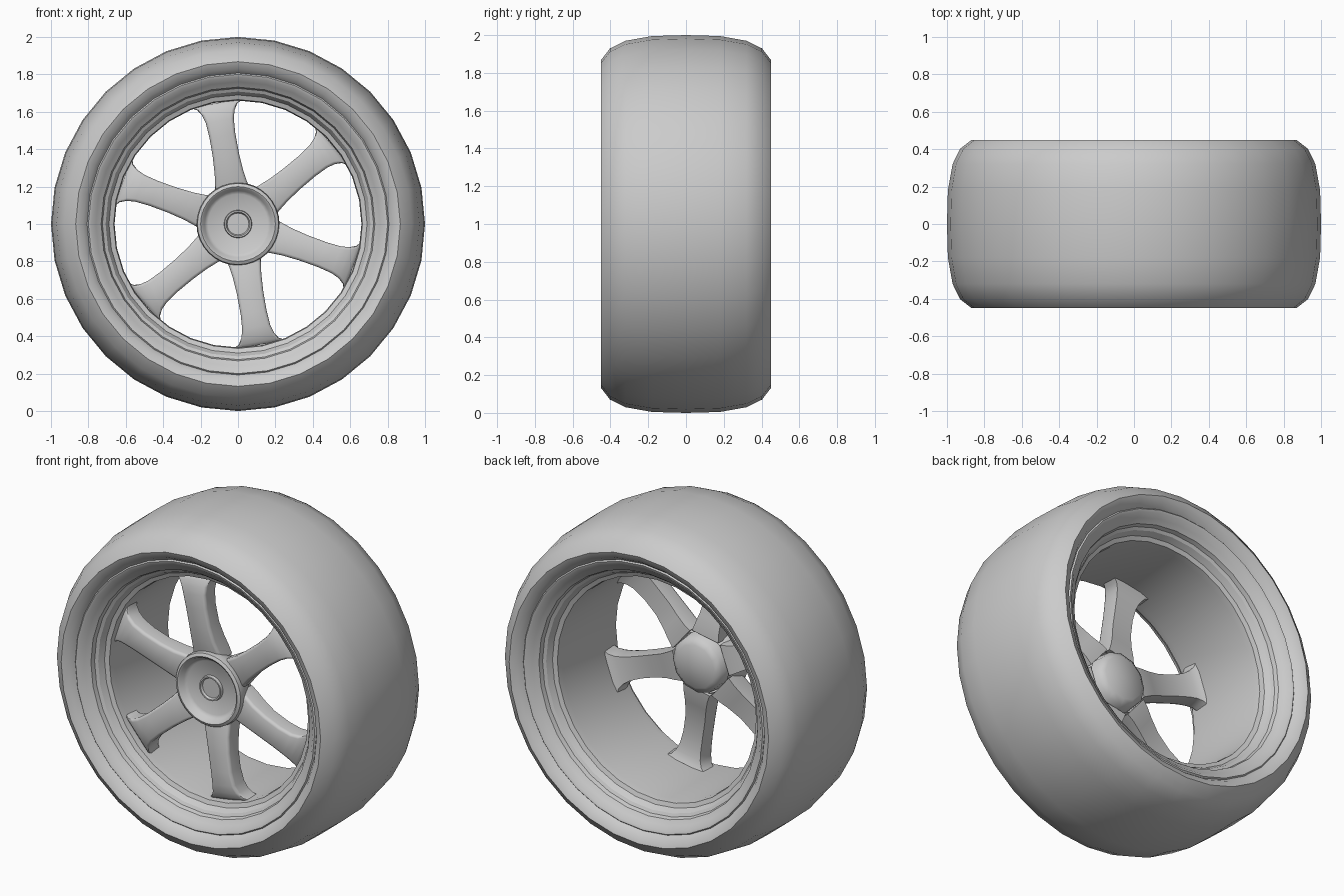
import bpy, bmesh, math

if "Cube" in bpy.data.objects:
    bpy.data.objects.remove(bpy.data.objects["Cube"])

CENTRE_Z = 1.0


def make_object(name, verts, faces, angle=35, fix=False):
    mesh = bpy.data.meshes.new(name)
    mesh.from_pydata(verts, [], faces)
    if fix:
        bm = bmesh.new()
        bm.from_mesh(mesh)
        bmesh.ops.recalc_face_normals(bm, faces=bm.faces)
        bm.to_mesh(mesh)
        bm.free()
    ob = bpy.data.objects.new(name, mesh)
    bpy.context.collection.objects.link(ob)
    bpy.ops.object.select_all(action='DESELECT')
    ob.select_set(True)
    bpy.context.view_layer.objects.active = ob
    bpy.ops.object.shade_smooth_by_angle(angle=math.radians(angle))
    return ob


def lathe(name, profile, sides, angle=35):
    """Spin (y, radius) points about the wheel axle; radius 0 makes a cap."""
    verts, faces, rings = [], [], []
    for y, r in profile:
        count = sides if r > 0 else 1
        rings.append([len(verts) + k % count for k in range(sides)])
        for k in range(count):
            a = math.tau * k / sides
            verts.append((r * math.cos(a), y, CENTRE_Z + r * math.sin(a)))
    for p, q in zip(rings, rings[1:]):
        for k in range(sides):
            n = (k + 1) % sides
            loop = [p[k], q[k], q[n], p[n]]
            faces.append(list(dict.fromkeys(loop)))
    return make_object(name, verts, faces, angle)


# Tyre: rounded shoulders, nearly flat tread, tucked-in beads
half = [(0.40, 0.805), (0.435, 0.83), (0.45, 0.868), (0.402, 0.93),
        (0.32, 0.97), (0.18, 0.995)]
tyre = [(-y, r) for y, r in half] + [(0, 1.0)] + half[::-1]
lathe("tyre", tyre, 32, 50)

# Rim: stepped lip on both sides joined by the barrel
lip = [(0.24, 0.66), (0.28, 0.665), (0.29, 0.69), (0.325, 0.708),
       (0.335, 0.725), (0.36, 0.732), (0.38, 0.76), (0.405, 0.785),
       (0.41, 0.80), (0.40, 0.81)]
lathe("rim", lip[::-1] + [(-y, r) for y, r in lip], 32, 30)

# Hub: dished face with rounded outer ring, tapering to the rear boss
lathe("hub", [(-0.25, 0.0), (-0.25, 0.16), (-0.262, 0.178), (-0.288, 0.19),
              (-0.294, 0.20), (-0.285, 0.217), (-0.25, 0.222),
              (-0.19, 0.20), (-0.15, 0.178)], 32)
lathe("hub_boss", [(-0.20, 0.175), (-0.11, 0.165), (-0.085, 0.13),
                   (-0.075, 0.0)], 12, 50)

# Centre button, slightly recessed
lathe("centre_button", [(-0.255, 0.0), (-0.255, 0.058), (-0.268, 0.064),
                        (-0.268, 0.072), (-0.25, 0.075)], 24)

# Spokes: (radius, half width, front y, back y), flared into hub and barrel
SECTIONS = [(0.17, 0.095, -0.25, -0.14), (0.22, 0.086, -0.262, -0.145),
            (0.28, 0.077, -0.275, -0.16), (0.37, 0.071, -0.285, -0.18),
            (0.48, 0.070, -0.290, -0.185), (0.56, 0.076, -0.288, -0.18),
            (0.61, 0.088, -0.278, -0.17), (0.645, 0.108, -0.262, -0.16),
            (0.668, 0.140, -0.245, -0.15)]


def spoke(name, direction):
    verts, faces = [], []
    c, s = math.cos(direction), math.sin(direction)
    for r, w, yf, yb in SECTIONS:
        outline = [(-w + 0.016, yf), (w - 0.016, yf), (w - 0.004, yf + 0.006),
                   (w, yf + 0.02), (w - 0.006, yb), (-w + 0.006, yb),
                   (-w, yf + 0.02), (-w + 0.004, yf + 0.006)]
        for t, y in outline:
            # keep the wide tip following the barrel's curve
            d = math.sqrt(r * r - t * t) if r > 0.6 else r
            verts.append((d * c - t * s, y, CENTRE_Z + d * s + t * c))
    n = 8
    for i in range(len(SECTIONS) - 1):
        for k in range(n):
            m = (k + 1) % n
            faces.append((i * n + k, i * n + m, (i + 1) * n + m, (i + 1) * n + k))
    faces.append(list(range(n)))
    faces.append(list(range(len(verts) - n, len(verts))))
    return make_object(name, verts, faces, 50, fix=True)


for i in range(6):
    spoke(f"spoke_{i + 1}", math.radians(40 + 60 * i))
